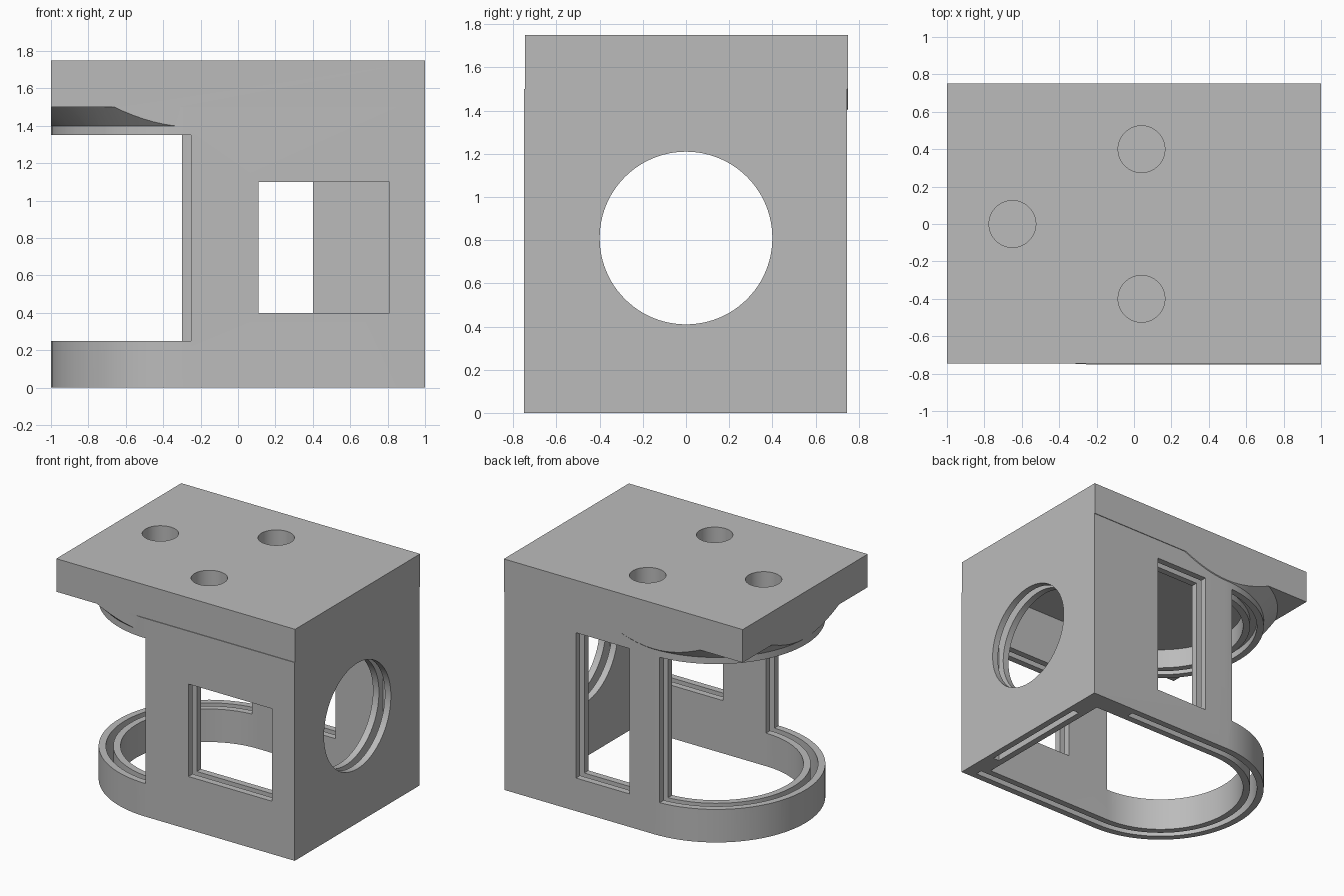
import bpy, bmesh, math
from mathutils import Matrix

if "Cube" in bpy.data.objects:
    bpy.data.objects.remove(bpy.data.objects["Cube"], do_unlink=True)

grey = bpy.data.materials.new("plain grey")
grey.use_nodes = True
grey.diffuse_color = (0.5, 0.5, 0.5, 1)
grey.node_tree.nodes["Principled BSDF"].inputs["Base Color"].default_value = (0.5, 0.5, 0.5, 1)

RADIUS, CX, CY = 0.7475, -0.2525, -0.0025   # rounded end of the housing
WALL = 0.15
SEGS = 48


def make(name, bm):
    bmesh.ops.recalc_face_normals(bm, faces=bm.faces)
    mesh = bpy.data.meshes.new(name)
    bm.to_mesh(mesh)
    bm.free()
    mesh.materials.append(grey)
    ob = bpy.data.objects.new(name, mesh)
    bpy.context.collection.objects.link(ob)
    return ob


def box(name, x, y, z):
    bm = bmesh.new()
    bmesh.ops.create_cube(bm, size=1)
    for v in bm.verts:
        v.co = [r[0] if c < 0 else r[1] for c, r in zip(v.co, (x, y, z))]
    return make(name, bm)


def cone(name, r1, r2, depth, matrix):
    bm = bmesh.new()
    bmesh.ops.create_cone(bm, cap_ends=True, segments=2 * SEGS, radius1=r1,
                          radius2=r2, depth=depth, matrix=matrix)
    return make(name, bm)


def prism(name, points, z0, z1):
    bm = bmesh.new()
    face = bm.faces.new([bm.verts.new((x, y, z0)) for x, y in points])
    top = bmesh.ops.extrude_face_region(bm, geom=[face])["geom"]
    bmesh.ops.translate(bm, vec=(0, 0, z1 - z0),
                        verts=[g for g in top if isinstance(g, bmesh.types.BMVert)])
    return make(name, bm)


def u_path(inset, x_front, x_back):
    """U-shaped plan line: front side, rounded end, back side."""
    r = RADIUS - inset
    arc = [(CX - r * math.sin(math.pi * i / SEGS), CY - r * math.cos(math.pi * i / SEGS))
           for i in range(SEGS + 1)]
    return [(x_front, CY - r)] + arc + [(x_back, CY + r)]


def combine(target, other, operation):
    mod = target.modifiers.new("combine", 'BOOLEAN')
    mod.operation, mod.solver, mod.object = operation, 'EXACT', other
    bpy.context.view_layer.objects.active = target
    bpy.ops.object.modifier_apply(modifier=mod.name)
    bpy.data.objects.remove(other, do_unlink=True)


# Outer housing, flared collar and mounting plate
housing = prism("housing", u_path(0, 1, 1), 0, 1.5)
collar = cone("collar", RADIUS - 0.05, RADIUS + 0.11, 0.16, Matrix.Translation((CX, CY, 1.43)))
combine(collar, box("collar_trim", (-1, 1), (-0.745, 0.75), (1.2, 1.5)), 'INTERSECT')
combine(housing, collar, 'UNION')
combine(housing, box("mounting_plate", (-1, 1), (-0.745, 0.75), (1.5, 1.75)), 'UNION')

# Hollow interior, and pane slots inside the walls, open at the bottom
inner = 1 - WALL
cutters = [
    prism("interior", u_path(WALL, inner, inner), -0.1, 1.5),
    prism("pane_slot", u_path(0.05, 0.9, 0.6) + u_path(0.1, 0.9, 0.6)[::-1], -0.1, 1.4),
    box("round_window_slot", (0.9, 0.95), (-0.45, 0.45), (-0.1, 1.26)),
]

# Openings through the walls
cutters += [
    box("front_window", (0.11, 0.81), (-0.9, -0.55), (0.4, 1.1)),
    box("back_window", (-0.05, 0.4), (0.55, 0.9), (0.25, 1.35)),
    box("end_opening", (-1.2, -0.3), (-0.9, 0.9), (0.25, 1.35)),
    box("end_opening_front", (-0.35, -0.25), (-0.9, -0.55), (0.25, 1.35)),
    cone("round_window", 0.4, 0.4, 0.4,
         Matrix.Translation((1, 0, 0.81)) @ Matrix.Rotation(math.pi / 2, 4, 'Y')),
]

# Blind holes with pointed ends in the plate
for x, y in ((-0.65, 0), (0.04, 0.4), (0.04, -0.4)):
    cutters.append(cone("hole", 0.125, 0.125, 0.2, Matrix.Translation((x, y, 1.7))))
    cutters.append(cone("hole_tip", 0, 0.125, 0.07, Matrix.Translation((x, y, 1.565))))

for cutter in cutters:
    combine(housing, cutter, 'DIFFERENCE')

# Smooth curves with crisp edges
bpy.ops.object.select_all(action='DESELECT')
housing.select_set(True)
bpy.context.view_layer.objects.active = housing
bpy.ops.object.shade_smooth_by_angle(angle=math.radians(30))
